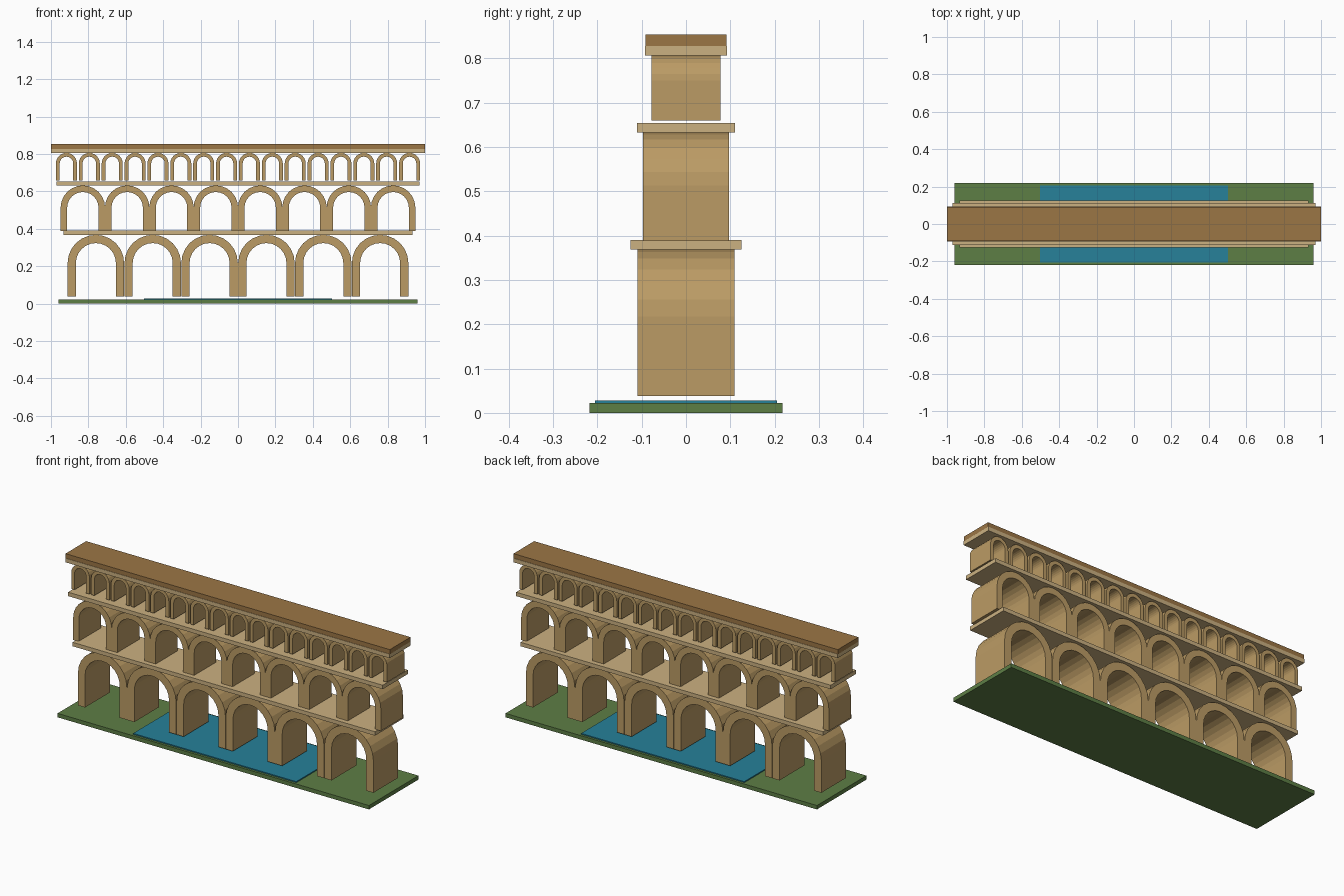
import bpy, bmesh
from math import pi, cos, sin

if "Cube" in bpy.data.objects:
    bpy.data.objects.remove(bpy.data.objects["Cube"])


def material(name, rgb):
    m = bpy.data.materials.new(name)
    m.diffuse_color = (*rgb, 1)
    m.use_nodes = True
    m.node_tree.nodes["Principled BSDF"].inputs["Base Color"].default_value = m.diffuse_color
    return m


STONE = material("stone", (0.50, 0.33, 0.13))
LEDGE = material("pale_stone", (0.60, 0.44, 0.22))
CAP = material("brown_cap", (0.33, 0.18, 0.06))
GRASS = material("grass", (0.11, 0.21, 0.06))
WATER = material("water", (0.02, 0.22, 0.32))


def finish(name, bm, mat):
    bmesh.ops.recalc_face_normals(bm, faces=bm.faces)
    mesh = bpy.data.meshes.new(name)
    bm.to_mesh(mesh)
    bm.free()
    mesh.materials.append(mat)
    ob = bpy.data.objects.new(name, mesh)
    bpy.context.collection.objects.link(ob)
    return ob


def slab(name, half_x, half_y, z0, z1, mat):
    bm = bmesh.new()
    bmesh.ops.create_cube(bm, size=1)
    for v in bm.verts:
        v.co.x *= 2 * half_x
        v.co.y *= 2 * half_y
        v.co.z = z0 if v.co.z < 0 else z1
    return finish(name, bm, mat)


def arcade(name, count, pitch, outer, inner, half_y, z0, z1, segs=12):
    """Row of stilted round arches, repeated with an array."""
    bm = bmesh.new()
    spring = z1 - outer
    x0 = -pitch * (count - 1) / 2

    def edge(r):
        pts = [(r, z0)]
        pts += [(r * cos(pi * i / segs), spring + r * sin(pi * i / segs))
                for i in range(segs + 1)]
        pts += [(-r, z0)]
        return [bm.verts.new((x0 + x, -half_y, z)) for x, z in pts]

    a, b = edge(outer), edge(inner)
    faces = [bm.faces.new((a[i], a[i + 1], b[i + 1], b[i]))
             for i in range(len(a) - 1)]
    ext = bmesh.ops.extrude_face_region(bm, geom=faces, use_keep_orig=True)
    for v in ext["geom"]:
        if isinstance(v, bmesh.types.BMVert):
            v.co.y = half_y
    ob = finish(name, bm, STONE)
    mod = ob.modifiers.new("repeat", 'ARRAY')
    mod.count = count
    mod.use_relative_offset = False
    mod.use_constant_offset = True
    mod.constant_offset_displace = (pitch, 0, 0)
    return ob


# Ground and river
slab("ground", 0.96, 0.218, 0, 0.022, GRASS)
slab("river", 0.503, 0.205, 0.015, 0.028, WATER)

# Three tiers of arches
arcade("lower_arches", 6, 0.304, 0.151, 0.107, 0.109, 0.038, 0.368)
arcade("middle_arches", 8, 0.237, 0.119, 0.084, 0.097, 0.388, 0.632)
arcade("upper_arches", 16, 0.1223, 0.056, 0.036, 0.078, 0.659, 0.806)

# Ledges between tiers and the covered channel on top
slab("lower_ledge", 0.932, 0.125, 0.368, 0.390, LEDGE)
slab("middle_ledge", 0.970, 0.111, 0.632, 0.654, LEDGE)
slab("upper_ledge", 1.0, 0.093, 0.806, 0.828, LEDGE)
slab("channel_cap", 1.0, 0.091, 0.826, 0.853, CAP)
